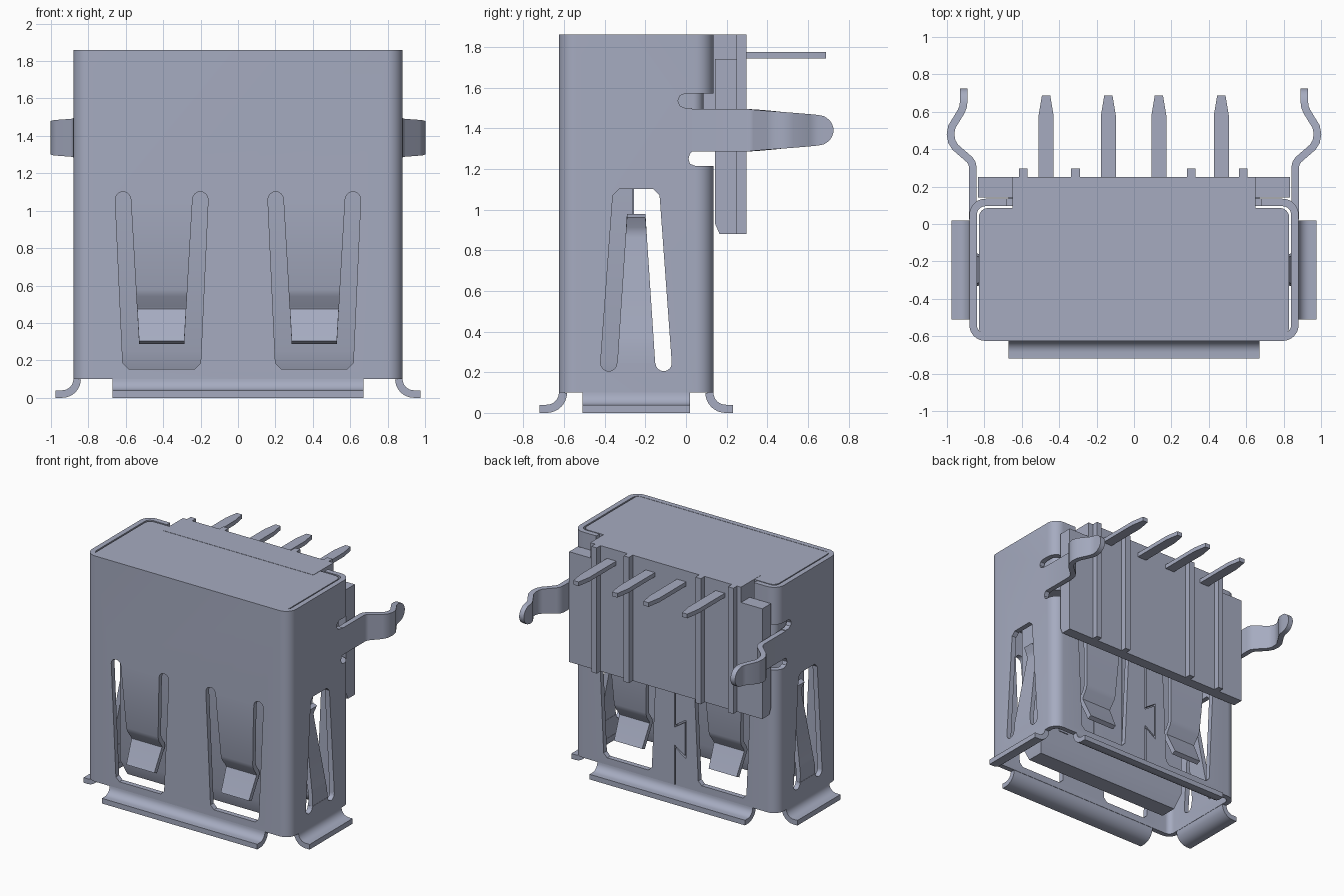
import bpy, bmesh, math
from mathutils import Vector

cube = bpy.data.objects.get("Cube")
if cube:
    bpy.data.objects.remove(cube, do_unlink=True)

COLOR = (0.38, 0.41, 0.53, 1)
metal = bpy.data.materials.new("blue grey")
metal.diffuse_color = COLOR
metal.use_nodes = True
metal.node_tree.nodes["Principled BSDF"].inputs["Base Color"].default_value = COLOR
parts = []


def loft(name, rings, keep=True):
    """Closed solid through rings of equal vertex count."""
    bm = bmesh.new()
    loops = [[bm.verts.new(p) for p in ring] for ring in rings]
    n = len(loops[0])
    for a, b in zip(loops, loops[1:]):
        for i in range(n):
            j = (i + 1) % n
            bm.faces.new((a[i], a[j], b[j], b[i]))
    bm.faces.new(loops[0])
    bm.faces.new(loops[-1])
    bmesh.ops.recalc_face_normals(bm, faces=bm.faces)
    mesh = bpy.data.meshes.new(name)
    bm.to_mesh(mesh)
    bm.free()
    mesh.materials.append(metal)
    ob = bpy.data.objects.new(name, mesh)
    bpy.context.collection.objects.link(ob)
    if keep:
        parts.append(ob)
    else:
        ob.hide_render = True
    return ob


def prism(name, pts, axis, sections, keep=True):
    """2D outline swept along an axis; sections are positions or (position, su, sv)."""
    cu = (min(p[0] for p in pts) + max(p[0] for p in pts)) / 2
    cv = (min(p[1] for p in pts) + max(p[1] for p in pts)) / 2
    rings = []
    for s in sections:
        a, su, sv = s if isinstance(s, tuple) else (s, 1, 1)
        flat = [(cu + (u - cu) * su, cv + (v - cv) * sv) for u, v in pts]
        rings.append([Vector({"x": (a, u, v), "y": (u, a, v), "z": (u, v, a)}[axis]) for u, v in flat])
    return loft(name, rings, keep)


def offset(pts, d):
    """Mitred parallel of an open polyline."""
    pts = [Vector(p) for p in pts]
    dirs = [(b - a).normalized() for a, b in zip(pts, pts[1:])]
    norms = [Vector((-t.y, t.x)) for t in dirs]
    out = []
    for i, p in enumerate(pts):
        a, b = norms[max(i - 1, 0)], norms[min(i, len(norms) - 1)]
        out.append(p + (a + b) * d / (1 + a.dot(b)))
    return out


def ribbon(name, path, thick, half, place):
    """Bent sheet strip; half(u, v) is its half width, place maps (u, v, w) to space."""
    rings = []
    for p, a, b in zip(path, offset(path, thick / 2), offset(path, -thick / 2)):
        h = half(*p)
        rings.append([Vector(place(q[0], q[1], w)) for q, w in ((a, -h), (a, h), (b, h), (b, -h))])
    return loft(name, rings)


def rounded(x0, x1, y0, y1, r, n=8):
    pts = []
    for k, (cx, cy) in enumerate(((x1 - r, y1 - r), (x0 + r, y1 - r), (x0 + r, y0 + r), (x1 - r, y0 + r))):
        for i in range(n + 1):
            a = math.pi / 2 * (k + i / n)
            pts.append((cx + r * math.cos(a), cy + r * math.sin(a)))
    return pts


def rect(x0, x1, y0, y1):
    return [(x0, y0), (x1, y0), (x1, y1), (x0, y1)]


def window(c, flat_half, flat_z, outer, inner, lobe_z, s):
    """Spring opening: straight at one end, two rounded lobes at the other."""
    mid, r = (outer + inner) / 2, (outer - inner) / 2
    side = [(flat_half - 0.03, flat_z), (flat_half, flat_z + 0.03 * s)]
    for i in range(9):
        a = math.pi * i / 8
        side.append((mid + r * math.cos(a), lobe_z + s * r * math.sin(a)))
    return [(c + u, v) for u, v in side] + [(c - u, v) for u, v in reversed(side)]


def cut(ob, cutter):
    bpy.context.view_layer.objects.active = ob
    m = ob.modifiers.new("cut", "BOOLEAN")
    m.operation, m.solver, m.object = "DIFFERENCE", "EXACT", cutter
    bpy.ops.object.modifier_apply(modifier=m.name)
    bpy.data.objects.remove(cutter, do_unlink=True)


# Shell: folded sheet tube
X, Y0, Y1, T = 0.88, -0.625, 0.135, 0.04
shell = prism("shell", rounded(-X, X, Y0, Y1, 0.085), "z", (0.1, 1.86))
cut(shell, prism("bore", rounded(-X + T, X - T, Y0 + T, Y1 - T, 0.045), "z", (0, 2), False))

# Openings around the front, back and side springs
for c in (-0.408, 0.408):
    cut(shell, prism("window", window(c, 0.208, 0.155, 0.248, 0.165, 1.06, 1), "y", (-1, 1), False))
cut(shell, prism("window", window(-0.245, 0.115, 1.1, 0.175, 0.095, 0.245, -1), "x", (-1.2, 1.2), False))

# Rear opening for the insulator and relief notches around the clips
cut(shell, prism("rear_gap", rect(-0.68, 0.68, 1.2, 1.95), "y", (0.05, 0.3), False))
notch = [(0.2, 1.215), (0.045, 1.215), (0.02, 1.225), (0.012, 1.25), (0.02, 1.275), (0.03, 1.285),
         (0.03, 1.5), (-0.005, 1.5), (-0.03, 1.51), (-0.04, 1.535), (-0.03, 1.56), (-0.005, 1.57), (0.2, 1.57)]
cut(shell, prism("notch", notch, "x", (-1.2, 1.2), False))

# Interlocking seam down the back
seam = [(0, 0.05), (0, 0.40), (-0.09, 0.34), (-0.09, 0.62), (0, 0.56), (0, 1.0)]
outline = list(offset(seam, 0.006)) + list(reversed(offset(seam, -0.006)))
cut(shell, prism("seam", [tuple(p) for p in outline], "y", (0.06, 0.2), False))

# Flared lips at the mouth
flare = [(0.06 - 0.08 * math.cos(a), 0.10 - 0.08 * math.sin(a)) for a in [math.pi / 16 * i for i in range(9)]]
flare.append((0.095, 0.02))
ribbon("front_lip", flare, T, lambda u, v: 0.67, lambda u, v, w: (w, Y0 - u, v))
ribbon("back_lip", flare, T, lambda u, v: 0.67, lambda u, v, w: (w, Y1 + u, v))
for side, s in (("left", 1), ("right", -1)):
    ribbon(side + "_lip", flare, T, lambda u, v: 0.265, lambda u, v, w: (s * (X + u), w - 0.245, v))

# Contact springs: front and back hang from the top, side ones rise from below
hanging = [(0, 1.075), (0, 1.0), (0.025, 0.58), (0.035, 0.55), (0.075, 0.495), (0.083, 0.475),
           (0.075, 0.455), (0.0, 0.295)]
rising = [(0, 0.22), (0, 0.31), (0.01, 0.37), (0.088, 0.86), (0.09, 0.89), (0.08, 0.92), (0.055, 0.97)]
for side, s in (("left", 1), ("right", -1)):
    for end, y, d in (("front", Y0 + T / 2, 1), ("back", Y1 - T / 2, -1)):
        ribbon(f"{end}_{side}_spring", hanging, 0.036, lambda u, v: 0.12 + 0.045 * (v - 0.28) / 0.78,
               lambda u, v, w: (s * 0.408 + w, y + d * u, v))
    ribbon(side + "_spring", rising, 0.036, lambda u, v: 0.095 - 0.05 * (v - 0.22) / 0.76,
           lambda u, v, w: (s * (X - T / 2 - u), w - 0.245, v))


# Board clips: wavy legs with a rounded tip
def clip_half(x, y):
    if y > 0.65:
        return math.sqrt(max(0.075 ** 2 - (y - 0.65) ** 2, 0.0001))
    return 0.105 - 0.03 * max(0, y - 0.3) / 0.35


leg = [(0.861, 0.025), (0.861, 0.30), (0.866, 0.325), (0.88, 0.345), (0.955, 0.41), (0.974, 0.44),
       (0.981, 0.48), (0.974, 0.52), (0.925, 0.60), (0.914, 0.625), (0.911, 0.65), (0.911, 0.68),
       (0.911, 0.705), (0.911, 0.718), (0.911, 0.725)]
for side, s in (("left", 1), ("right", -1)):
    ribbon(side + "_clip", leg, T, clip_half, lambda u, v, w: (s * u, v, 1.39 + w))

# Insulator: core, neck through the rear gap, back plate and ribs
prism("insulator_core", rounded(-0.83, 0.83, -0.6, 0.085, 0.05), "z", (1.3, 1.858))
neck = [(0, 1.3), (0.15, 1.3), (0.15, 1.735), (0.25, 1.735), (0.25, 1.86), (0, 1.86)]
prism("insulator_neck", neck, "x", (-0.65, 0.65))
plate = [(0.143, 0.93), (0.165, 0.88), (0.25, 0.88), (0.25, 1.74), (0.143, 1.74)]
prism("back_plate", plate, "x", (-0.833, 0.833))
for x in (-0.593, -0.313, 0.307, 0.585):
    prism("plate_rib", rect(x - 0.023, x + 0.023, 0.24, 0.297), "z", (0.88, 1.86))

# Tongue with a tapered end
prism("tongue", rect(-0.68, 0.68, -0.485, -0.262), "z", ((0.13, 0.95, 0.6), (0.25, 1, 1), 1.35))

# Solder pins and their contact strips
for x in (-0.47, -0.137, 0.133, 0.467):
    pin = [(-0.04, 0.2), (0.04, 0.2), (0.04, 0.58), (0.022, 0.688), (-0.022, 0.688), (-0.04, 0.58)]
    prism("solder_pin", [(x + u, v) for u, v in pin], "z", (1.742, 1.775))
    prism("contact_strip", rect(x - 0.04, x + 0.04, -0.27, -0.255), "z", (0.35, 1.32))

# Smooth bends, crisp edges
bpy.ops.object.select_all(action="DESELECT")
for ob in parts:
    ob.select_set(True)
bpy.context.view_layer.objects.active = shell
bpy.ops.object.shade_smooth_by_angle(angle=math.radians(32))
